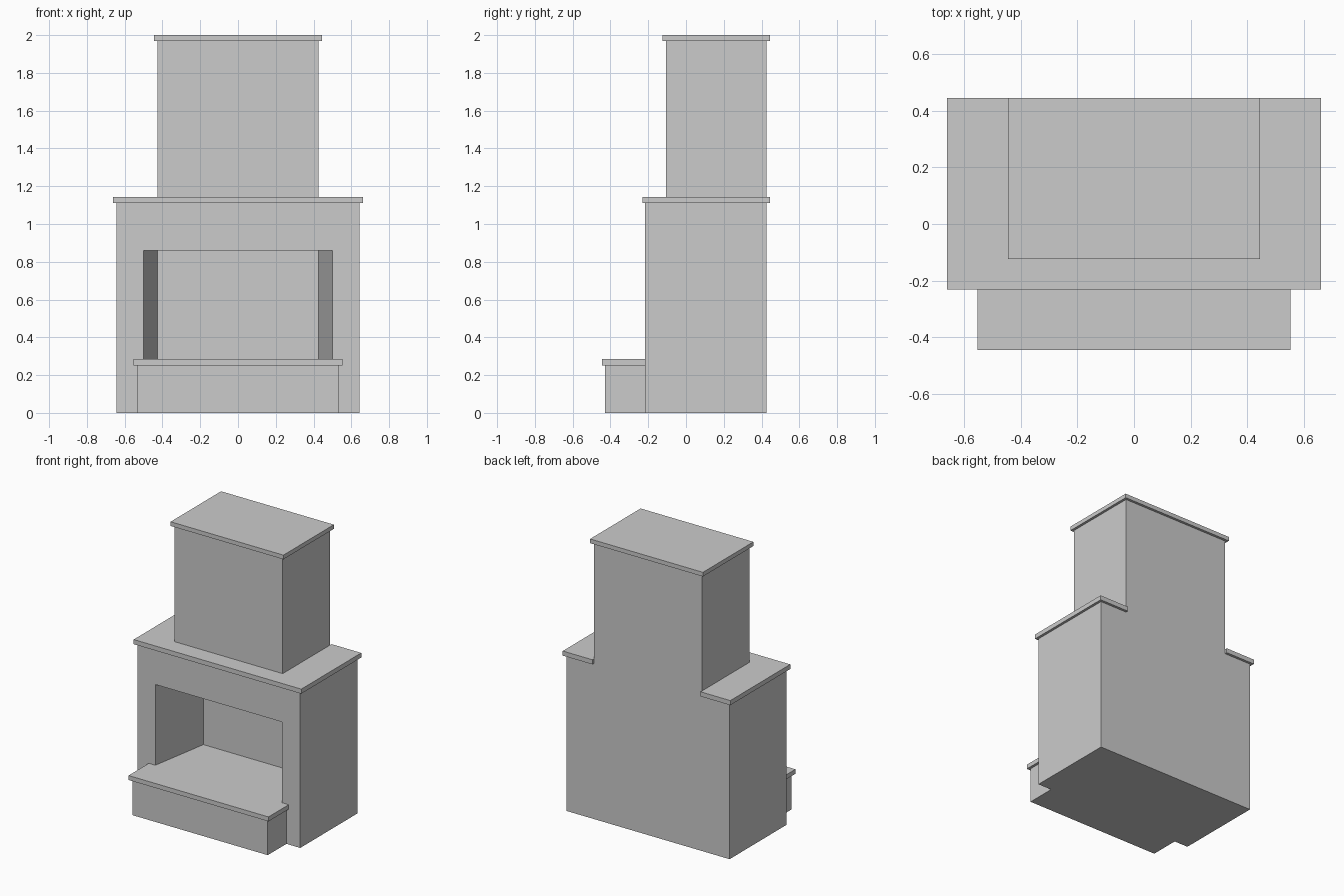
import bpy, bmesh

if "Cube" in bpy.data.objects:
    bpy.data.objects.remove(bpy.data.objects["Cube"])


def prism(name, outline, z0, z1):
    """Extrude a plan outline (x, y) from z0 up to z1."""
    bm = bmesh.new()
    face = bm.faces.new([bm.verts.new((x, y, z0)) for x, y in outline])
    top = bmesh.ops.extrude_face_region(bm, geom=[face])["geom"]
    for v in top:
        if isinstance(v, bmesh.types.BMVert):
            v.co.z = z1
    bmesh.ops.recalc_face_normals(bm, faces=bm.faces)
    mesh = bpy.data.meshes.new(name)
    bm.to_mesh(mesh)
    bm.free()
    obj = bpy.data.objects.new(name, mesh)
    bpy.context.collection.objects.link(obj)
    return obj


def mirrored(half):
    """Complete a right-hand half outline across x = 0."""
    return half + [(-x, y) for x, y in reversed(half)]


def block(name, half_width, y0, y1, z0, z1):
    return prism(name, mirrored([(half_width, y0), (half_width, y1)]), z0, z1)


def combine(target, part, operation):
    mod = target.modifiers.new(part.name, 'BOOLEAN')
    mod.operation = operation
    mod.solver = 'EXACT'
    mod.object = part
    part.hide_render = True
    part.display_type = 'WIRE'


FRONT, BACK = -0.217, 0.427
LIP = 0.018          # overhang of every slab
CHIMNEY = 0.427      # chimney half width
FLOOR = 0.284        # hearth top and firebox floor

# Main masonry; all other parts merge into it
fireplace = block("fireplace", 0.643, FRONT, BACK, 0, 1.11)

# Mantel slab, its back lip interrupted by the chimney
mantel = prism("mantel", mirrored([
    (0.661, FRONT - LIP + 0.004), (0.661, BACK + LIP), (CHIMNEY, BACK + LIP), (CHIMNEY, BACK)]),
    1.11, 1.143)

# Chimney and its cap
chimney = block("chimney", CHIMNEY, -0.106, BACK, 1.05, 1.97)
cap = block("chimney_cap", CHIMNEY + LIP, -0.106 - LIP, BACK + LIP, 1.97, 2.0)

# Raised hearth with slab
hearth = block("hearth_base", 0.534, -0.428, FRONT + 0.05, 0, 0.252)
slab = block("hearth_slab", 0.534 + LIP, -0.445, FRONT, 0.252, FLOOR)

for part in (mantel, chimney, cap, hearth, slab):
    combine(fireplace, part, 'UNION')

# Firebox opening with splayed side walls
firebox = prism("firebox_cutter", mirrored([
    (0.5, FRONT - 0.08), (0.5, FRONT), (0.427, 0.22)]), FLOOR, 0.86)
combine(fireplace, firebox, 'DIFFERENCE')
